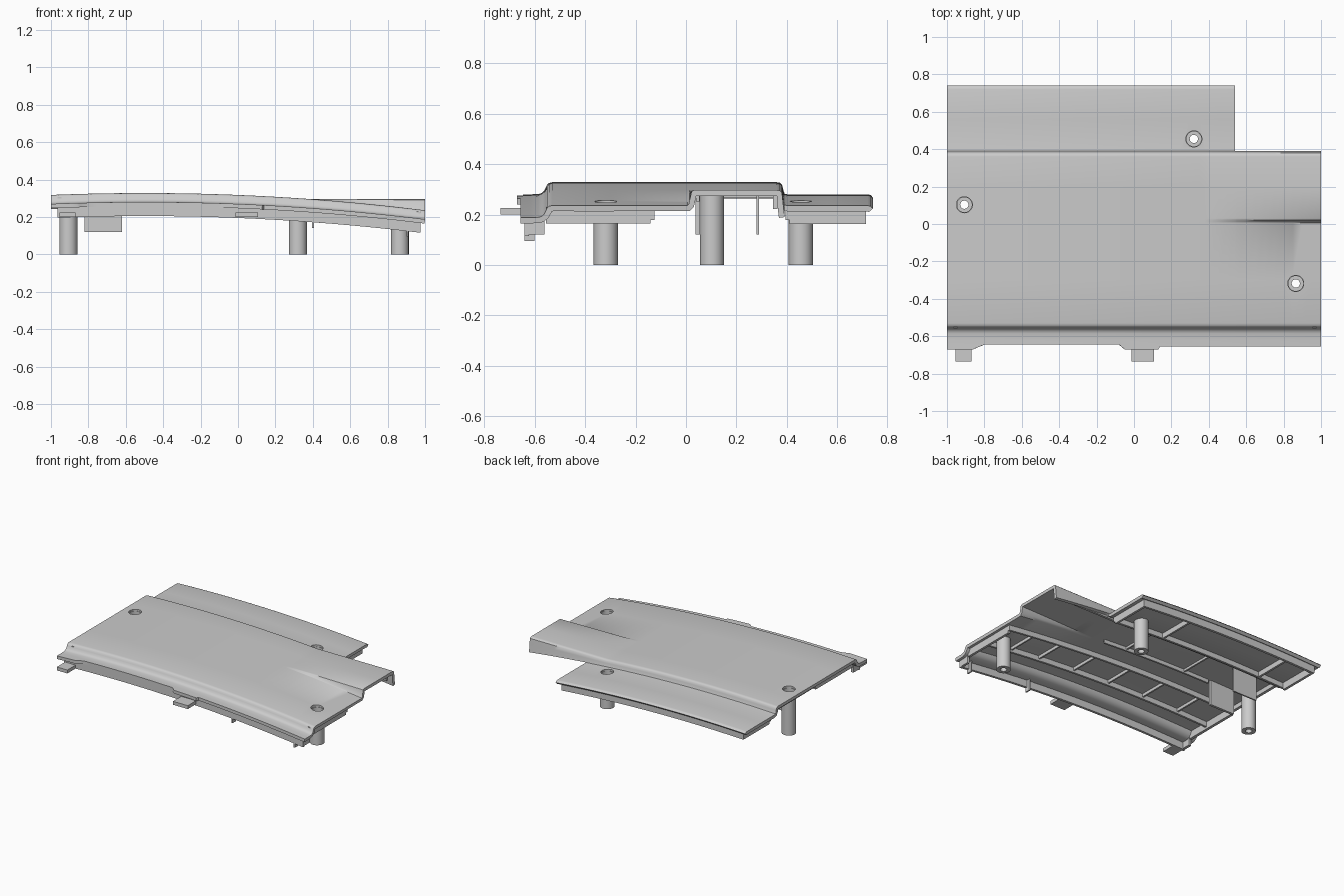
import bpy, bmesh, math

if "Cube" in bpy.data.objects:
    bpy.data.objects.remove(bpy.data.objects["Cube"])

ARC_PEAK, ARC_K = -0.5, 0.041
T = 0.023   # shell thickness


def lerp_table(pts, v):
    if v <= pts[0][0]:
        return pts[0][1]
    for (a, fa), (b, fb) in zip(pts, pts[1:]):
        if v <= b:
            return fa + (fb - fa) * (v - a) / (b - a)
    return pts[-1][1]


def bend(x, y, z):
    """Follow the long arc; the strip behind the centre stays level at the right end."""
    lift = lerp_table([(0.006, 0), (0.011, .1), (0.022, .9), (0.03, 1), (0.38, 1), (0.391, 0)], y)
    drop = ARC_K * (x - ARC_PEAK) ** 2
    level = ARC_K * (min(x, 0.38) - ARC_PEAK) ** 2
    return z - (drop * (1 - lift) + level * lift)


def finish(name, bm, angle=35):
    bmesh.ops.recalc_face_normals(bm, faces=bm.faces)
    return link(name, bm, angle)


def link(name, bm, angle=35):
    me = bpy.data.meshes.new(name)
    bm.to_mesh(me)
    bm.free()
    ob = bpy.data.objects.new(name, me)
    bpy.context.collection.objects.link(ob)
    if angle:
        smooth(ob, angle)
    return ob


def smooth(ob, angle=35):
    bpy.ops.object.select_all(action='DESELECT')
    ob.select_set(True)
    bpy.context.view_layer.objects.active = ob
    bpy.ops.object.shade_smooth_by_angle(angle=math.radians(angle))


def add_box(bm, x0, x1, y0, y1, bottom, top):
    """Box cut into slices along x; bottom and top are functions of (x, y)."""
    n = max(1, int((x1 - x0) / 0.06))
    rings = []
    for i in range(n + 1):
        x = x0 + (x1 - x0) * i / n
        rings.append([bm.verts.new((x, y, f(x, y))) for y, f in
                      ((y0, bottom), (y1, bottom), (y1, top), (y0, top))])
    for a, b in zip(rings, rings[1:]):
        for k in range(4):
            bm.faces.new((a[k], a[(k + 1) % 4], b[(k + 1) % 4], b[k]))
    bm.faces.new(rings[0])
    bm.faces.new(rings[-1][::-1])


def ribs(name, base, items):
    """Ribs hanging under the shell: x0, x1, y0, y1, depth below the outer surface."""
    bm = bmesh.new()
    for x0, x1, y0, y1, d in items:
        add_box(bm, x0, x1, y0, y1,
                lambda x, y: bend(x, y, base - d), lambda x, y: bend(x, y, base - 0.012))
    return finish(name, bm)


def solid(name, boxes):
    bm = bmesh.new()
    for x0, x1, y0, y1, z0, z1 in boxes:
        add_box(bm, x0, x1, y0, y1, lambda x, y: z0, lambda x, y: z1)
    return finish(name, bm)


def lathe(name, x, y, profile, seg=40):
    """Closed ring profile of (radius, z) spun round a vertical axis."""
    bm = bmesh.new()
    rows = [[bm.verts.new((x + r * math.cos(2 * math.pi * k / seg),
                           y + r * math.sin(2 * math.pi * k / seg), z))
             for k in range(seg)] for r, z in profile]
    for a, b in zip(rows, rows[1:] + rows[:1]):
        for k in range(seg):
            j = (k + 1) % seg
            bm.faces.new((a[k], a[j], b[j], b[k]))
    return finish(name, bm)


# Curved cover shell: stepped cross-section swept along the arc
section = [(-0.67, .280), (-0.62, .280), (-0.585, .281), (-0.572, .285), (-0.562, .294),
           (-0.555, .308), (-0.55, .319), (-0.543, .325), (-0.53, .328), (-0.3, .328),
           (0.006, .328), (0.011, .328), (0.022, .328), (0.03, .328), (0.2, .328),
           (0.36, .328), (0.372, .326), (0.38, .319), (0.384, .305), (0.387, .292),
           (0.391, .282), (0.402, .280), (0.56, .280), (0.72, .280), (0.732, .277), (0.74, .268)]
CORNER = 20          # section index of the foot of the rear step
front_edge = [(-0.86, -.67), (-0.80, -.645), (-0.08, -.645), (-0.05, -.67),
              (0.13, -.67), (0.14, -.655)]
xs = sorted({round(-1 + i * 0.05, 3) for i in range(41)} |
            {round(p[0], 3) for p in front_edge} | {0.38, 0.54, 0.985})
bm = bmesh.new()
grid = []
for x in xs:
    row = []
    for j, (y, z) in enumerate(section):
        if j == 0:
            y = lerp_table(front_edge, x)
        row.append(bm.verts.new((x, y, bend(x, y, z))))
    grid.append(row)
for i in range(len(xs) - 1):
    last = len(section) - 1 if xs[i + 1] <= 0.5401 else CORNER
    for j in range(last):
        bm.faces.new((grid[i][j], grid[i + 1][j], grid[i + 1][j + 1], grid[i][j + 1]))
bmesh.ops.delete(bm, geom=[v for v in bm.verts if not v.link_faces], context='VERTS')
shell = link("cover_shell", bm, None)
mod = shell.modifiers.new("thickness", 'SOLIDIFY')
mod.thickness = T
mod.offset = -1

# Screw posts with counterbored holes through the shell
posts = [(-0.907, 0.103, .328), (0.32, 0.455, .280), (0.865, -0.318, .328)]
cutters = []
for i, (x, y, base) in enumerate(posts):
    top = bend(x, y, base) - 0.013
    lathe(f"screw_post_{i + 1}", x, y, [(.022, 0), (.048, 0), (.048, top), (.040, top),
                                        (.040, top - .03), (.022, top - .03)])
    bpy.ops.mesh.primitive_cylinder_add(vertices=40, radius=0.043, depth=0.2, location=(x, y, top))
    cutter = bpy.context.object
    cutter.name = f"hole_cutter_{i + 1}"
    cutter.hide_render = True
    cutters.append(cutter)
    mod = shell.modifiers.new("hole", 'BOOLEAN')
    mod.object = cutter
    mod.solver = 'EXACT'
bpy.context.view_layer.objects.active = shell
for name in [m.name for m in shell.modifiers]:
    bpy.ops.object.modifier_apply(modifier=name)
for c in cutters:
    bpy.data.objects.remove(c)
smooth(shell, 40)

# Front skirt under the lower lip, with its end returns
ribs("front_skirt", .28, [(-0.965, 0.975, -.64, -.622, .075),
                          (-0.965, -0.945, -.622, -.56, .07),
                          (0.955, 0.975, -.622, -.56, .07)])

# Ribs under the main deck: lengthwise, ends, and short cross ribs
main = [(-0.965, 0.975, -.39, -.375, .06), (-0.965, 0.975, -.14, -.125, .06),
        (-0.6, 0.3, .04, .053, .05), (-0.965, 0.96, .345, .363, .075),
        (-0.965, -0.945, -.555, -.125, .075), (-0.965, -0.945, -.125, .345, .055),
        (0.955, 0.975, -.555, -.14, .075)]
main += [(x, x + .012, -.375, -.14, .045) for x in (-0.7, -0.4, -0.1, 0.2, 0.5, 0.74)]
main += [(x, x + .012, .053, .345, .04) for x in (-0.4, 0.1)]
ribs("deck_ribs", .328, main)

# Rim and cross ribs under the rear lower plate
ribs("rear_plate_rim", .28, [(-0.965, 0.51, .695, .713, .075), (-0.965, 0.51, .395, .41, .06),
                             (-0.965, -0.947, .41, .695, .075), (0.492, 0.51, .41, .695, .075),
                             (-0.75, -0.735, .41, .695, .06), (0.08, 0.095, .41, .695, .06)])

# Hanging guide plates near the left post
solid("guide_plates", [(-0.82, -0.62, .037, .055, .12, .315), (-0.82, -0.62, .28, .29, .12, .315)])

# Front locating tabs and small hooks under the lip
solid("front_tabs", [(-0.955, -0.87, -.735, -.625, .2, .225), (-0.013, 0.107, -.735, -.625, .2, .225)])
solid("front_hooks", [(0.395, 0.405, -.64, -.6, .14, .235), (0.9, 0.91, -.64, -.6, .095, .185)])
